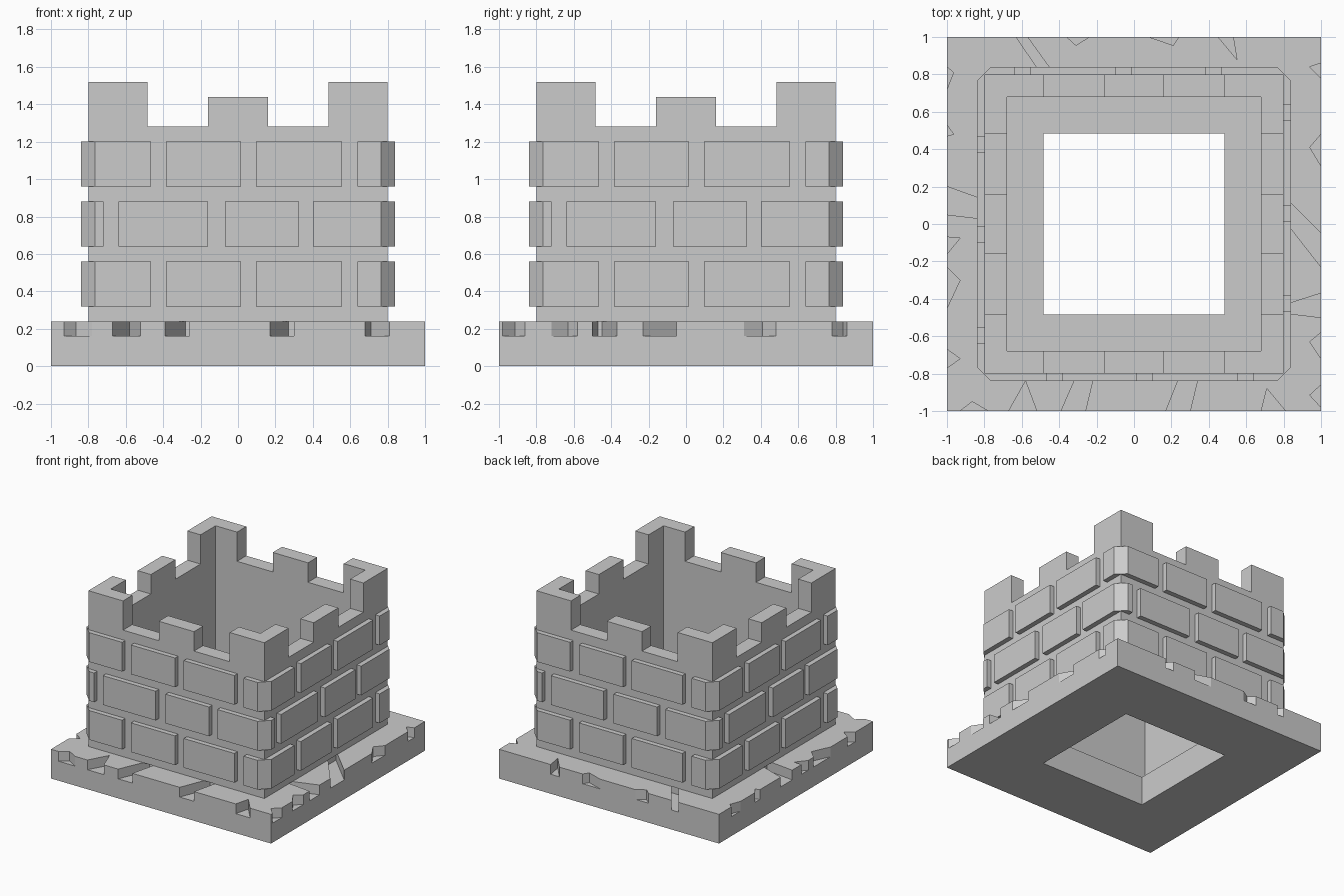
import bpy
import bmesh
from math import pi
from mathutils import Matrix

cube = bpy.data.objects.get("Cube")
if cube:
    bpy.data.objects.remove(cube)

stone = bpy.data.materials.new("grey_stone")
stone.use_nodes = True
GREY = (0.6, 0.6, 0.6, 1)
stone.diffuse_color = GREY
stone.node_tree.nodes["Principled BSDF"].inputs["Base Color"].default_value = GREY

SIDES = ("front", "left", "back", "right")
OUTER, INNER, BRICK, CORE = 0.8, 0.68, 0.84, 0.78
WALL_TOP, BASE_TOP, CHIP_FLOOR = 1.28, 0.24, 0.16


def add_prism(bm, outline, low, high, turn=0):
    """Extrude a plan outline upward, turned by quarter turns about z."""
    face = bm.faces.new([bm.verts.new((x, y, low)) for x, y in outline])
    face.normal_update()
    if face.normal.z > 0:
        face.normal_flip()
    result = bmesh.ops.extrude_face_region(bm, geom=[face], use_keep_orig=True)
    top = [v for v in result["geom"] if isinstance(v, bmesh.types.BMVert)]
    bmesh.ops.translate(bm, verts=top, vec=(0, 0, high - low))
    bmesh.ops.rotate(bm, verts=list(face.verts) + top, cent=(0, 0, 0),
                     matrix=Matrix.Rotation(turn * pi / 2, 3, "Z"))


def finish(name, bm):
    bmesh.ops.recalc_face_normals(bm, faces=bm.faces[:])
    mesh = bpy.data.meshes.new(name)
    bm.to_mesh(mesh)
    bm.free()
    mesh.materials.append(stone)
    obj = bpy.data.objects.new(name, mesh)
    bpy.context.collection.objects.link(obj)
    return obj


def prism(name, outline, low, high, turn=0):
    bm = bmesh.new()
    add_prism(bm, outline, low, high, turn)
    return finish(name, bm)


def rect(x0, x1, y0, y1):
    return [(x0, y0), (x1, y0), (x1, y1), (x0, y1)]


def square_ring(name, outer, inner, low, high):
    """Square tube with flat rims."""
    bm = bmesh.new()
    loops = []
    for r, z in ((outer, low), (outer, high), (inner, high), (inner, low)):
        loops.append([bm.verts.new((x, y, z)) for x, y in rect(-r, r, -r, r)])
    for a, b in zip(loops, loops[1:] + loops[:1]):
        for i in range(4):
            j = (i + 1) % 4
            bm.faces.new((a[i], a[j], b[j], b[i]))
    return finish(name, bm)


# Chipped base slab: (start, end, inner start, inner end, depth) along each side
chips = {
    "front": [(-.93, -.78, -.865, -.865, .05), (-.67, -.52, -.58, -.58, .16),
              (-.39, -.26, -.28, -.2, .25), (.17, .3, .27, .36, .25),
              (.68, .81, .71, .71, .12)],
    "left": [(-.98, -.86, -.915, -.915, .06), (-.72, -.58, -.63, -.63, .06),
             (-.5, -.37, -.47, -.45, .25), (-.23, -.05, .09, .2, .25),
             (.31, .48, .41, .41, .06), (.78, .86, .84, .84, .06)],
    "back": [(-.53, -.45, -.55, -.55, .12), (-.24, -.08, -.21, -.21, .045),
             (.24, .36, .31, .31, .045), (.57, .63, .39, .46, .25)],
    "right": [(-.84, -.72, -.81, -.81, .035), (-.53, -.47, -.48, -.48, .035),
              (-.2, -.05, -.11, -.02, .25), (.07, .16, .075, .075, .07),
              (.23, .45, .3, .3, .07), (.67, .77, .72, .72, .07)],
}
base = square_ring("base_slab", 1, 0.485, 0, BASE_TOP)
bm = bmesh.new()
for turn, side in enumerate(SIDES):
    for u0, u1, a0, a1, depth in chips[side]:
        outline = [(u0, -1.05), (u1, -1.05), (u1, -1), (a1, depth - 1)]
        if a0 != a1:
            outline.append((a0, depth - 1))
        add_prism(bm, outline + [(u0, -1)], CHIP_FLOOR, 0.3, turn)
cutter = finish("chip_cutter", bm)
cutter.hide_render = True
cut = base.modifiers.new("chips", "BOOLEAN")
cut.operation, cut.solver, cut.object = "DIFFERENCE", "EXACT", cutter
bpy.context.view_layer.objects.active = base
bpy.ops.object.modifier_apply(modifier=cut.name)
bpy.data.objects.remove(cutter)

# Tower wall
square_ring("tower_wall", OUTER, INNER, BASE_TOP, WALL_TOP)

# Brick courses: plain bricks, then where the corner brick starts and ends
wide = ([(-.385, .015), (.095, .555)], .64, -.465)
offset = ([(-.64, -.16), (-.07, .325)], .4, -.72)
for course, (plain, start, end) in enumerate((wide, offset, wide)):
    low = 0.32 * (course + 1)
    high = low + 0.24
    for turn, side in enumerate(SIDES):
        for x0, x1 in plain:
            prism(f"{side}_brick", rect(x0, x1, -BRICK, -CORE), low, high, turn)
        bevel = BRICK - 0.075
        corner = [(start, -BRICK), (bevel, -BRICK), (BRICK, -bevel), (BRICK, end),
                  (CORE, end), (CORE, -CORE), (start, -CORE)]
        prism(f"{side}_corner_brick", corner, low, high, turn)

# Battlements: tall L-shaped corners and lower middle blocks
GAP = 0.485
ell = [(GAP, -OUTER), (OUTER, -OUTER), (OUTER, -GAP),
       (INNER, -GAP), (INNER, -INNER), (GAP, -INNER)]
for turn, side in enumerate(SIDES):
    prism(f"{side}_corner_merlon", ell, WALL_TOP, 1.52, turn)
    prism(f"{side}_middle_merlon", rect(-.16, .16, -OUTER, -INNER), WALL_TOP, 1.44, turn)
